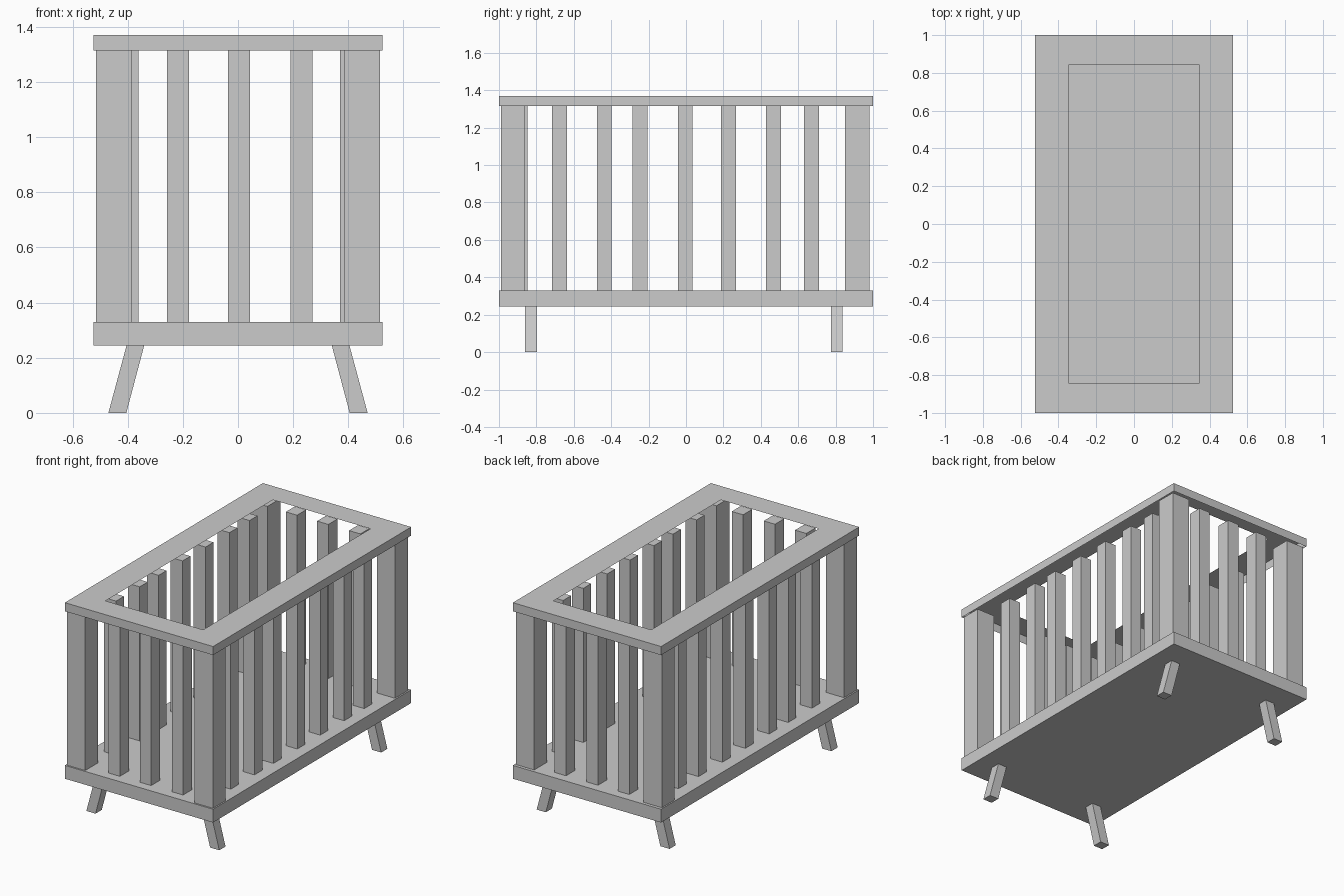
import bpy, bmesh

if "Cube" in bpy.data.objects:
    bpy.data.objects.remove(bpy.data.objects["Cube"])


def mesh_object(name, bm):
    me = bpy.data.meshes.new(name)
    bm.to_mesh(me)
    bm.free()
    ob = bpy.data.objects.new(name, me)
    bpy.context.collection.objects.link(ob)
    return ob


def block(name, bottom, top):
    """Box between two rectangles (x0, x1, y0, y1, z); a shifted top makes it lean."""
    bm = bmesh.new()
    rings = []
    for x0, x1, y0, y1, z in (bottom, top):
        rings.append([bm.verts.new(p) for p in
                      ((x0, y0, z), (x1, y0, z), (x1, y1, z), (x0, y1, z))])
    lo, hi = rings
    bm.faces.new(lo[::-1])
    bm.faces.new(hi)
    for i in range(4):
        j = (i + 1) % 4
        bm.faces.new((lo[i], lo[j], hi[j], hi[i]))
    return mesh_object(name, bm)


def box(name, x0, x1, y0, y1, z0, z1):
    return block(name, (x0, x1, y0, y1, z0), (x0, x1, y0, y1, z1))


W, L = 0.524, 1.0
FLOOR, RAIL, TOP = 0.33, 1.315, 1.37

# Base board
box("base", -W, W, -L, L, 0.245, FLOOR)

# Top rail: flat frame with an outer skirt, open underneath
bm = bmesh.new()
corners = ((-1, -1), (1, -1), (1, 1), (-1, 1))
skirt, outer, inner = [[bm.verts.new((sx * w, sy * l, z)) for sx, sy in corners]
                       for w, l, z in ((W, L, RAIL), (W, L, TOP), (0.345, 0.845, TOP))]
for i in range(4):
    j = (i + 1) % 4
    bm.faces.new((skirt[i], skirt[j], outer[j], outer[i]))
    bm.faces.new((outer[i], outer[j], inner[j], inner[i]))
mesh_object("top_rail", bm)

# Corner posts and splayed legs
for end, post_y, leg_y in (("front", (-0.99, -0.86), (-0.86, -0.797)),
                           ("back", (0.85, 0.98), (0.775, 0.837))):
    for side, s in (("left", -1), ("right", 1)):
        px = sorted((s * 0.387, s * 0.515))
        box(f"{end}_{side}_post", *px, *post_y, FLOOR, RAIL)
        foot = sorted((s * 0.405, s * 0.47))
        hip = sorted((s * 0.34, s * 0.404))
        block(f"{end}_{side}_leg", (*foot, *leg_y, 0), (*hip, *leg_y, 0.245))

# End slats
for end, y0, y1 in (("front", -0.94, -0.848), ("back", 0.85, 0.94)):
    for n, x in enumerate((-0.217, 0.004, 0.23)):
        box(f"{end}_slat_{n + 1}", x - 0.04, x + 0.04, y0, y1, FLOOR, RAIL)

# Side slats
for side, x0, x1 in (("left", -0.445, -0.361), ("right", 0.37, 0.45)):
    for n, y in enumerate((-0.676, -0.437, -0.245, -0.004, 0.228, 0.469, 0.672)):
        box(f"{side}_slat_{n + 1}", x0, x1, y - 0.04, y + 0.04, FLOOR, RAIL)
